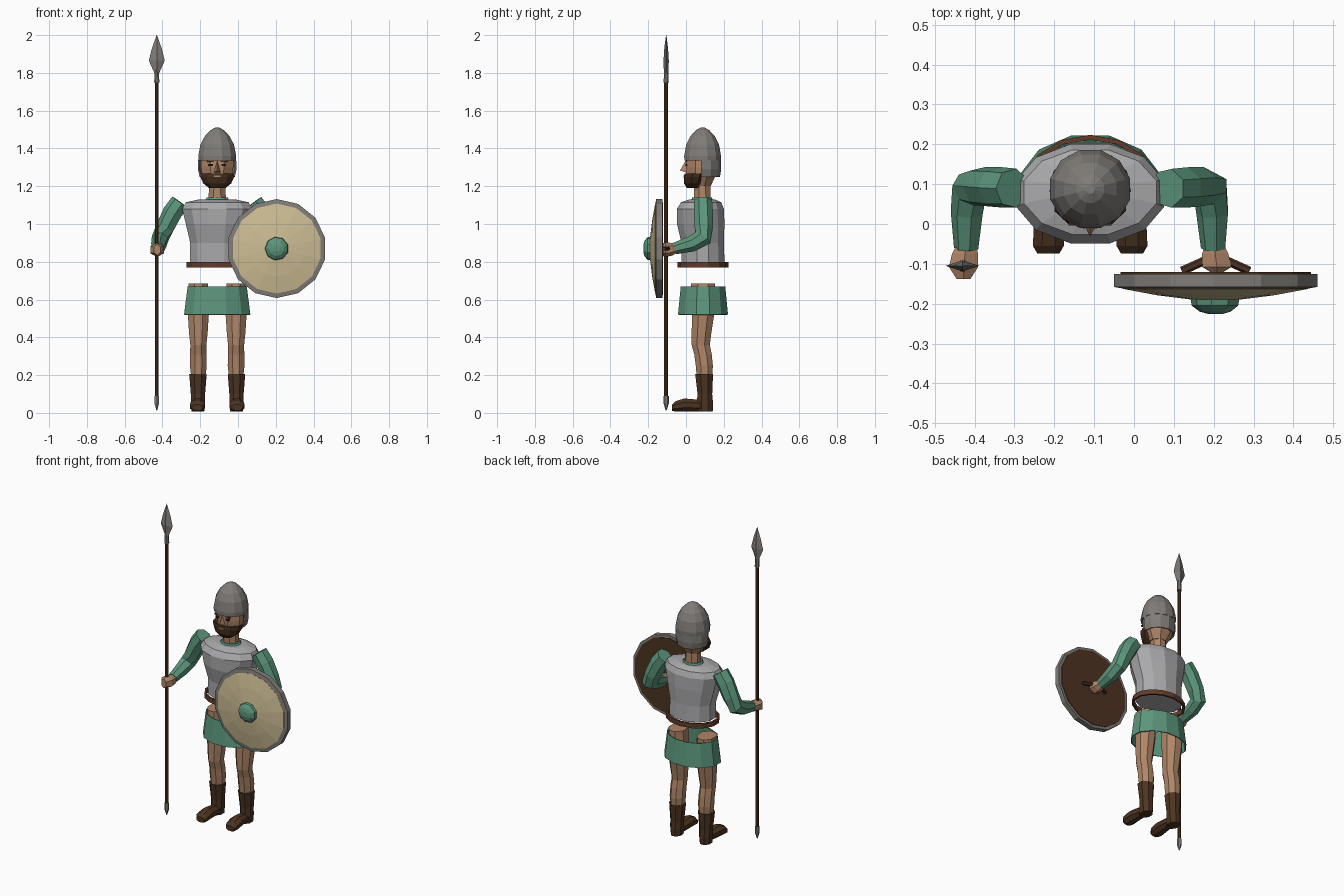
import bpy, bmesh, math
from mathutils import Vector

if "Cube" in bpy.data.objects:
    bpy.data.objects.remove(bpy.data.objects["Cube"])

X, Y, Z = Vector((1, 0, 0)), Vector((0, 1, 0)), Vector((0, 0, 1))
CX, CY = -0.11, 0.09   # body centre line


def mat(name, r, g, b):
    m = bpy.data.materials.new(name)
    m.diffuse_color = [((c / 255 + 0.055) / 1.055) ** 2.4 for c in (r, g, b)] + [1]
    m.use_nodes = True
    m.node_tree.nodes["Principled BSDF"].inputs["Base Color"].default_value = m.diffuse_color
    return m


STEEL = mat("pale steel", 170, 170, 172)
IRON = mat("dark iron", 128, 124, 120)
GREEN = mat("green cloth", 92, 150, 124)
SKIN = mat("skin", 176, 134, 104)
TAN = mat("tan hide", 205, 189, 148)
BROWN = mat("dark brown leather", 76, 52, 33)
BELT = mat("reddish belt leather", 98, 60, 42)
HAIR = mat("beard brown", 62, 42, 27)
BLACK = mat("eye black", 28, 22, 18)


def finish(name, bm, m):
    bmesh.ops.recalc_face_normals(bm, faces=bm.faces)
    me = bpy.data.meshes.new(name)
    bm.to_mesh(me)
    bm.free()
    me.materials.append(m)
    ob = bpy.data.objects.new(name, me)
    bpy.context.collection.objects.link(ob)
    return ob


def tube(name, pts, m, n=8, axis=None, ref=X, caps=True, arc=None, thick=0):
    """Skin rings (x, y, z, radius along ref, radius across) along a path."""
    bm = bmesh.new()
    rings = []
    for i, (x, y, z, a, b) in enumerate(pts):
        p = Vector((x, y, z))
        lo, hi = pts[max(i - 1, 0)], pts[min(i + 1, len(pts) - 1)]
        t = axis or (Vector(hi[:3]) - Vector(lo[:3])).normalized()
        u = t.cross(ref).normalized()
        v = u.cross(t)
        if arc:
            angs = [arc[0] + (arc[1] - arc[0]) * k / n for k in range(n + 1)]
        else:
            angs = [2 * math.pi * (k + 0.5) / n for k in range(n)]
        rings.append([bm.verts.new(p + v * a * math.cos(g) + u * b * math.sin(g)) for g in angs])
    cnt = len(rings[0])
    for r, s in zip(rings, rings[1:]):
        for k in range(cnt if not arc else cnt - 1):
            j = (k + 1) % cnt
            bm.faces.new((r[k], r[j], s[j], s[k]))
    if caps and not arc:
        bm.faces.new(rings[0])
        bm.faces.new(rings[-1])
    ob = finish(name, bm, m)
    if thick:
        mod = ob.modifiers.new("thickness", "SOLIDIFY")
        mod.thickness = thick
    return ob


def column(name, prof, m, x=CX, **kw):
    """Upright part from (z, y centre, x radius, y radius) rings."""
    return tube(name, [(x, cy, z, rx, ry) for z, cy, rx, ry in prof], m, axis=Z, **kw)


def disc(name, prof, m, n, x=0.205, z=0.87):
    """Round part facing the front from (y, radius) rings."""
    return tube(name, [(x, y, z, r, r) for y, r in prof], m, n=n, axis=Y)


def box(name, c, s, m):
    bm = bmesh.new()
    bmesh.ops.create_cube(bm, size=1)
    for v in bm.verts:
        v.co = Vector(c) + Vector((v.co.x * s[0], v.co.y * s[1], v.co.z * s[2]))
    return finish(name, bm, m)


# Body armour, belt and skirt
column("breastplate", [(0.80, CY, .148, .118), (0.90, .088, .148, .116), (1.00, .078, .172, .13),
                       (1.08, .076, .192, .129), (1.115, .08, .172, .11), (1.13, .085, .10, .07)], STEEL, n=12)
column("collar", [(1.125, .085, .068, .058), (1.14, .085, .058, .052)], GREEN, n=10)
column("belt", [(0.77, CY, .168, .134), (0.80, CY, .168, .134)], BELT, n=14, caps=False, thick=.012)
column("skirt", [(0.52, CY, .182, .137), (0.67, CY, .162, .122)], GREEN, n=12, caps=False, thick=.006)

# Neck, head and beard
column("neck", [(1.12, .087, .05, .048), (1.24, .085, .046, .046)], SKIN)
column("head", [(1.20, .075, .055, .06), (1.25, .08, .086, .08), (1.30, .085, .092, .092),
                (1.37, .087, .092, .09)], SKIN)
column("beard", [(1.19, .045, .045, .04), (1.215, .045, .078, .056), (1.25, .052, .094, .064),
                 (1.268, .055, .094, .062)], HAIR, n=10)
bm = bmesh.new()
nose = [bm.verts.new(c) for c in ((CX, -.002, 1.335), (CX - .018, .004, 1.272), (CX + .018, .004, 1.272),
                                  (CX, -.032, 1.283))]
for f in ((0, 1, 3), (0, 3, 2), (1, 2, 3), (0, 2, 1)):
    bm.faces.new([nose[i] for i in f])
finish("nose", bm, SKIN)
box("mouth", (CX, -.009, 1.252), (.035, .006, .008), SKIN)

# Helmet with neck guard
column("helmet", [(1.335, .088, .103, .10), (1.36, .088, .104, .101), (1.42, .088, .092, .09),
                  (1.465, .088, .068, .067), (1.497, .088, .036, .036), (1.51, .088, .012, .012)], IRON, n=12)
column("neck_guard", [(1.25, .09, .094, .09), (1.29, .09, .103, .096), (1.34, .09, .101, .096)], IRON,
       n=6, arc=(-.1, math.pi + .1), thick=.008)

for s, side in ((-1, "right"), (1, "left")):
    def sx(d):
        return CX + s * d

    # Eyes and brows
    box(side + "_eye", (sx(.034), .001, 1.312), (.022, .009, .012), BLACK)
    box(side + "_brow", (sx(.036), .001, 1.331), (.036, .009, .008), HAIR)

    # Legs and boots
    column(side + "_leg", [(.685, .09, .055, .07), (.60, .09, .062, .07), (.52, .09, .06, .064),
                           (.42, .082, .053, .056), (.36, .078, .046, .052), (.31, .09, .047, .05),
                           (.25, .097, .048, .049), (.18, .098, .04, .044)], SKIN, x=sx(.10))
    column(side + "_boot", [(.008, .10, .036, .045), (.05, .10, .04, .047), (.10, .10, .041, .042),
                            (.205, .096, .05, .051)], BROWN, x=sx(.102))
    foot = tube(side + "_foot", [(sx(.10), .10, .035, .034, .03), (sx(.10), .05, .04, .036, .034),
                                 (sx(.103), -.01, .042, .042, .037), (sx(.105), -.055, .034, .042, .03),
                                 (sx(.105), -.074, .028, .03, .018)], BROWN, axis=-Y)
    for v in foot.data.vertices:
        v.co.z = max(v.co.z, .006)

    # Sleeves and hands
    tube(side + "_sleeve", [(sx(.195), .09, 1.115, .052, .05), (sx(.235), .092, 1.06, .054, .052),
                            (sx(.275), .094, .98, .05, .05), (sx(.302), .088, .925, .046, .05),
                            (sx(.308), .03, .895, .042, .043), (sx(.31), -.06, .87, .032, .032)], GREEN, n=7)
    tube(side + "_hand", [(sx(.31), -.04, .872, .022, .022), (sx(.314), -.075, .866, .038, .034),
                          (sx(.318), -.108, .864, .042, .038),
                          (sx(.318), -.138 if s < 0 else -.12, .864, .02, .03)], SKIN, n=6, axis=-Y)

# Spear
SX, SY = -.43, -.105


def spear(name, prof, m, n):
    tube(name, [(SX, SY, z, a, b) for z, a, b in prof], m, n=n, axis=Z)


spear("spear_shaft", [(.07, .011, .011), (1.77, .011, .011)], BROWN, 8)
spear("spear_butt", [(.012, .002, .002), (.05, .014, .014), (.09, .014, .014)], IRON, 6)
spear("spear_socket", [(1.75, .015, .015), (1.82, .011, .011)], IRON, 8)
# blade ring has its corners on the x and y axes
bm = bmesh.new()
rings = [[bm.verts.new((SX + a * c, SY + b * d, z)) for c, d in ((1, 0), (0, 1), (-1, 0), (0, -1))]
         for z, a, b in ((1.795, .011, .012), (1.865, .042, .014), (1.93, .026, .01), (2.0, .001, .001))]
for r, q in zip(rings, rings[1:]):
    for k in range(4):
        j = (k + 1) % 4
        bm.faces.new((r[k], r[j], q[j], q[k]))
bm.faces.new(rings[0])
bm.faces.new(rings[-1])
finish("spear_blade", bm, IRON)

# Shield
disc("shield_rim", [(-.125, .262), (-.158, .262), (-.162, .238)], IRON, 14)
disc("shield_face", [(-.155, .238), (-.163, .238), (-.179, .15), (-.19, .06)], TAN, 14)
disc("shield_back", [(-.121, .245), (-.13, .245)], BROWN, 14)
disc("shield_boss", [(-.183, .064), (-.205, .06), (-.22, .04), (-.226, .018)], GREEN, 9)
tube("shield_grip", [(.12, -.118, .87, .011, .011), (.175, -.093, .87, .011, .011),
                     (.235, -.093, .87, .011, .011), (.29, -.118, .87, .011, .011)], BROWN, n=6, ref=Z)
